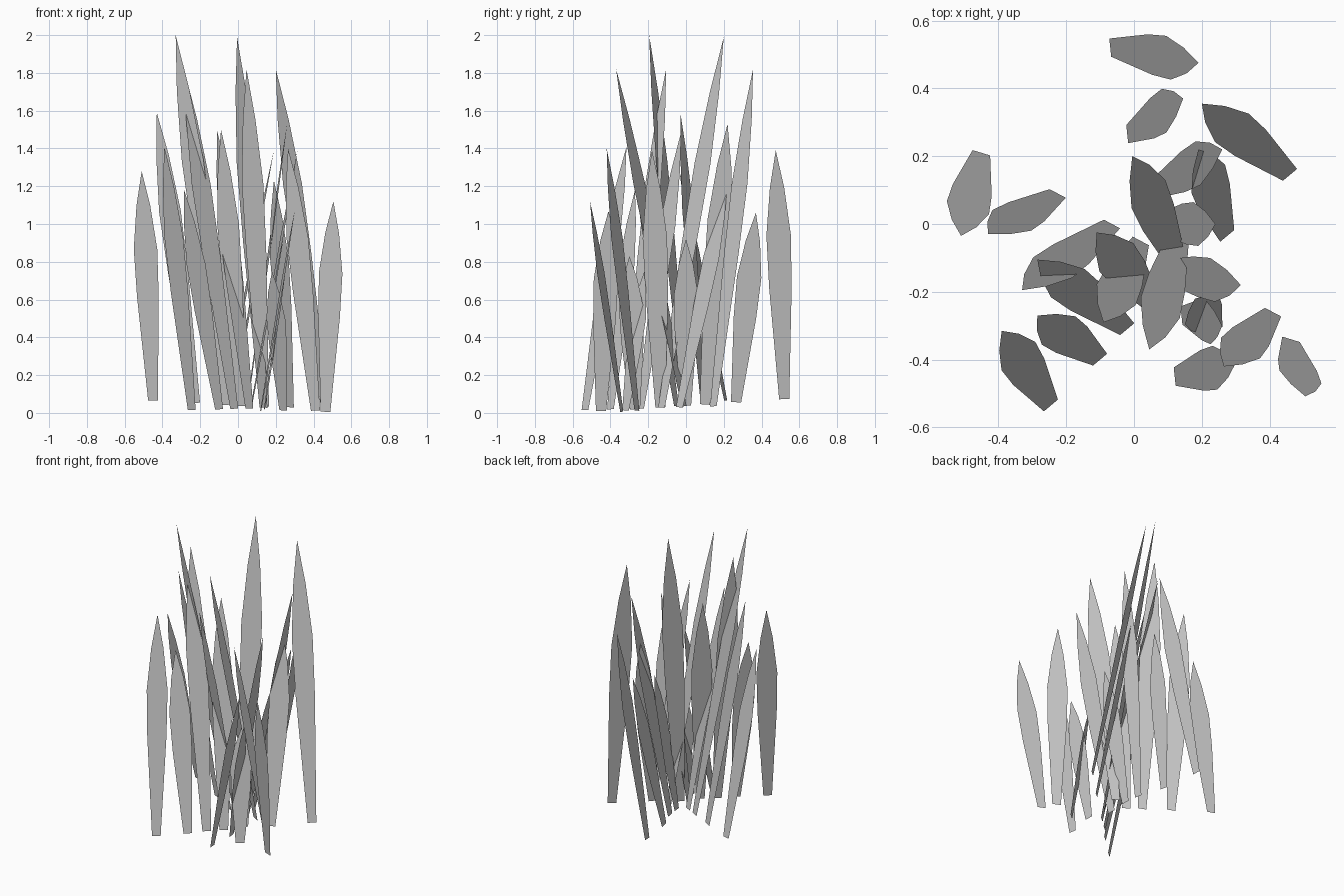
import bpy
from math import radians, sin, cos
from mathutils import Vector

if "Cube" in bpy.data.objects:
    bpy.data.objects.remove(bpy.data.objects["Cube"])

# half outline of a blade: (fraction of length, half width)
PROFILE = [(0, 0.027), (0.45, 0.06), (0.66, 0.065), (0.85, 0.038)]

# clumps of three crossed blades, so blades share a few facing angles (degrees)
# each blade: base x, base y, tip x, tip y, tip z
EAST = [
    (-.07, .52, .19, .475, 1.39),
    (-.02, .265, .145, .37, 1.06),
    (.07, 0, .24, 0, .92),
    (.07, -.135, .315, -.18, 1.39),
    (.12, -.45, .3, -.41, 1.07),
    (.14, -.27, .26, -.3, .83),
    (.05, .1, .26, .22, 1.53),
]
NORTH_WEST = [
    (.46, .145, .2, .355, 1.82),
    (-.02, -.31, -.285, -.105, 1.82),
    (-.1, -.4, -.285, -.27, 1.18),
    (-.245, -.535, -.39, -.315, 1.41),
    (.275, -.035, .19, .22, 1.23),
    (.06, -.24, -.11, -.025, 1.49),
    (.24, -.32, .18, -.22, .75),
    (.135, -.13, -.005, .2, 1.99),
]
SOUTH_WEST = [
    (-.065, 0, -.33, -.195, 2),
    (-.225, .09, -.43, -.03, 1.59),
    (.02, -.05, -.09, -.29, 1.5),
    (.41, -.26, .265, -.42, 1.4),
    (.14, -.01, .045, -.37, 1.82),
]
SOUTH = [
    (-.45, .21, -.51, -.035, 1.28),
    (.463, -.34, .505, -.508, 1.12),
]


def grass_blade(name, facing, bx, by, tx, ty, tz):
    # the ground slopes gently, so the base height follows the position
    base = Vector((bx, by, 0.04 + 0.06 * by - 0.03 * bx))
    axis = Vector((tx, ty, tz)) - base
    # side vector kept square to the blade axis
    sx, sy = sin(radians(facing)), -cos(radians(facing))
    side = Vector((sx, sy, -(sx * axis.x + sy * axis.y) / axis.z)).normalized()
    verts = []
    for t, w in PROFILE:
        mid = base + axis * t
        verts += [mid - side * w, mid + side * w]
    verts.append(base + axis)
    n = len(PROFILE)
    faces = [(2 * i, 2 * i + 1, 2 * i + 3, 2 * i + 2) for i in range(n - 1)]
    faces.append((2 * n - 2, 2 * n - 1, 2 * n))
    mesh = bpy.data.meshes.new(name)
    mesh.from_pydata([tuple(v) for v in verts], [], faces)
    bpy.context.collection.objects.link(bpy.data.objects.new(name, mesh))


count = 0
for facing, group in ((6, EAST), (130, NORTH_WEST),
                      (242, SOUTH_WEST), (253, SOUTH)):
    for blade in group:
        count += 1
        grass_blade(f"grass_blade_{count:02d}", facing, *blade)
